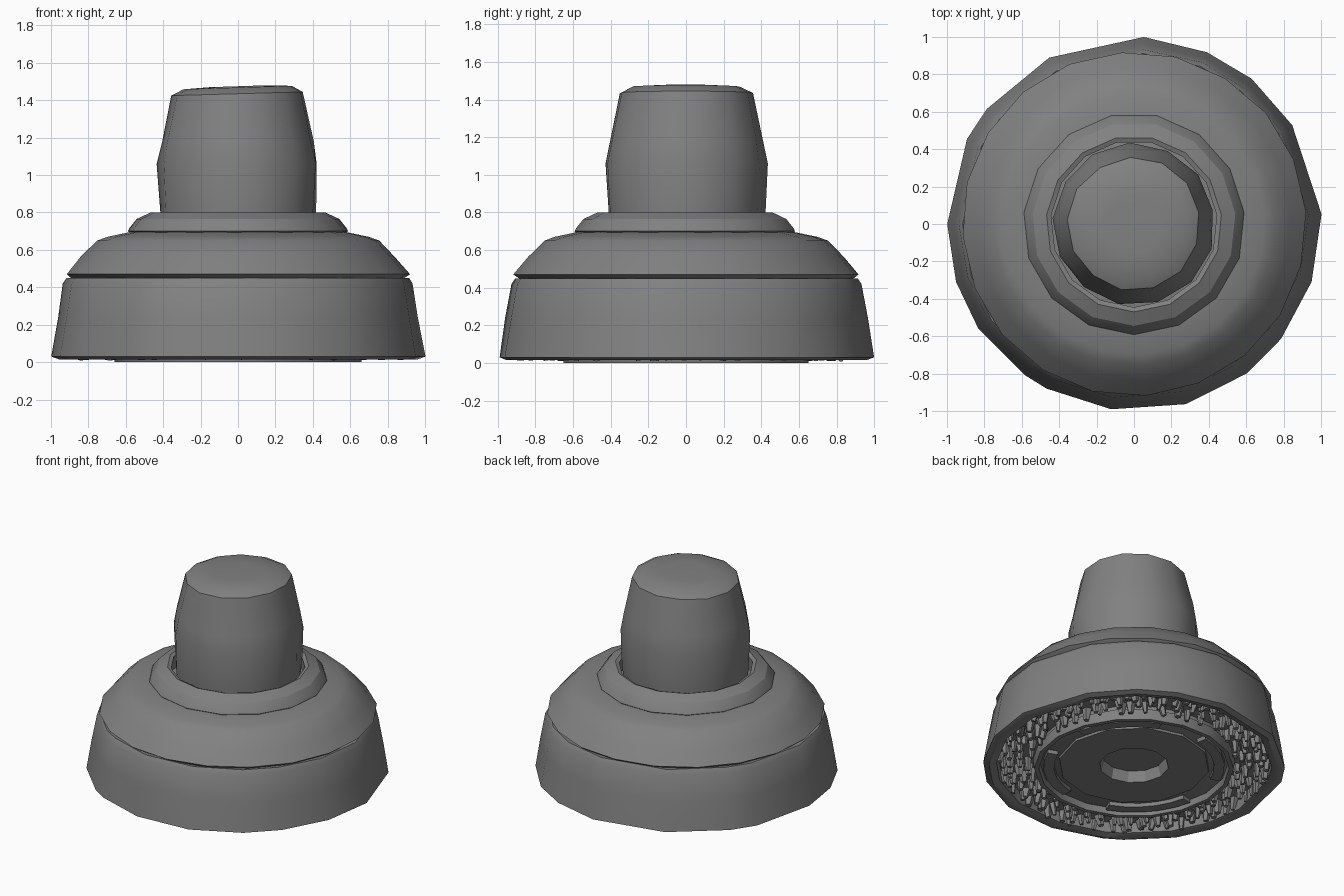
import bpy, bmesh, math, random
from math import sin, cos, tau, radians
from mathutils import Matrix, Vector

random.seed(4)
cube = bpy.data.objects.get("Cube")
if cube:
    bpy.data.objects.remove(cube)

grey = bpy.data.materials.new("worn grey")
grey.use_nodes = True
colour = (0.22, 0.22, 0.22, 1)
grey.diffuse_color = colour
grey.node_tree.nodes["Principled BSDF"].inputs["Base Color"].default_value = colour


def finish(name, bm, smooth=38):
    bmesh.ops.recalc_face_normals(bm, faces=bm.faces)
    mesh = bpy.data.meshes.new(name)
    bm.to_mesh(mesh)
    bm.free()
    mesh.materials.append(grey)
    obj = bpy.data.objects.new(name, mesh)
    bpy.context.collection.objects.link(obj)
    if smooth:
        bpy.ops.object.select_all(action='DESELECT')
        obj.select_set(True)
        bpy.context.view_layer.objects.active = obj
        bpy.ops.object.shade_smooth_by_angle(angle=radians(smooth))
    return obj


def even(sides, offset=0):
    return [offset + 360 * i / sides for i in range(sides)]


def lathe(name, profile, angles, smooth=38, wobble=0.0, closed=False, tilt=None):
    """Turn (radius, z) points around z; caps the ends unless closed."""
    bm = bmesh.new()
    rings = []
    for r, z in profile:
        ring = []
        for a in angles:
            k = r * (1 + random.uniform(-wobble, wobble))
            v = Vector((k * cos(radians(a)), k * sin(radians(a)), z))
            if tilt:
                v.z = tilt(v)
            ring.append(bm.verts.new(v))
        rings.append(ring)
    pairs = list(zip(rings, rings[1:]))
    if closed:
        pairs.append((rings[-1], rings[0]))
    n = len(angles)
    for low, high in pairs:
        for i in range(n):
            j = (i + 1) % n
            bm.faces.new((low[i], low[j], high[j], high[i]))
    if not closed:
        bm.faces.new(rings[0])
        bm.faces.new(rings[-1])
    return finish(name, bm, smooth)


# Flared skirt with an uneven outline and an open underside
rim_angles = [3, 32, 51, 67, 87, 117, 142, 153, 180, 198, 214, 234, 242, 263, 286, 307, 322, 342]
lathe("skirt", [(0.90, 0.10), (0.91, 0.03), (0.96, 0.015), (1.0, 0.03), (0.965, 0.24),
                (0.935, 0.42), (0.915, 0.45), (0.86, 0.44)],
      rim_angles, wobble=0.004, closed=True)

# Sloped dome over the skirt
lathe("dome", [(0.86, 0.43), (0.90, 0.455), (0.92, 0.47), (0.84, 0.565), (0.755, 0.65),
               (0.70, 0.67), (0.58, 0.695)], even(20, 4), wobble=0.003)

# Bevelled collar around the knob
lathe("collar", [(0.45, 0.68), (0.57, 0.68), (0.592, 0.70), (0.585, 0.715), (0.545, 0.765),
                 (0.47, 0.80), (0.445, 0.79)], even(15, 6), smooth=25, closed=True)


# Tapered knob with a slightly slanted crown
def slant(v):
    return v.z + 0.03 * v.x * max(0, v.z - 1.2) / 0.25

lathe("knob", [(0.415, 0.69), (0.42, 0.80), (0.432, 1.06), (0.41, 1.18), (0.355, 1.435),
               (0.29, 1.468), (0.15, 1.475)], even(13, 10), wobble=0.012, tilt=slant)

# Underside floor and concentric plates
lathe("underside_floor", [(0.93, 0.10), (0.93, 0.13)], even(24), smooth=0)
lathe("inner_plate", [(0.23, 0.10), (0.66, 0.10), (0.66, 0.06), (0.61, 0.04), (0.23, 0.04)],
      even(18), smooth=25, closed=True)
lathe("hub_ring", [(0.21, 0.10), (0.52, 0.10), (0.50, 0.025), (0.23, 0.025)],
      even(12), smooth=25, closed=True)


# Raised arc segments on the underside
def arc_segment(name, start, end, inner, outer):
    bm = bmesh.new()
    steps = 5
    rows = []
    for i in range(steps + 1):
        a = radians(start + (end - start) * i / steps)
        rows.append([bm.verts.new((r * cos(a), r * sin(a), z)) for r, z in
                     ((inner, 0.06), (outer, 0.06), (outer, 0.012), (inner, 0.012))])
    for a, b in zip(rows, rows[1:]):
        for i in range(4):
            j = (i + 1) % 4
            bm.faces.new((a[i], a[j], b[j], b[i]))
    bm.faces.new(rows[0])
    bm.faces.new(rows[-1])
    finish(name, bm, 25)

for i in range(4):
    arc_segment(f"arc_segment_{i + 1}", i * 90 + 12, i * 90 + 68, 0.53, 0.60)

# Short uneven bristles in a band inside the rim
bm = bmesh.new()
for radius, count in ((0.70, 44), (0.765, 50), (0.83, 56), (0.88, 60)):
    for i in range(count):
        a = tau * (i + random.uniform(-0.3, 0.3)) / count
        r = radius + random.uniform(-0.02, 0.015)
        size = random.uniform(0.022, 0.038)
        tip = random.uniform(0.005, 0.035)
        lean = Matrix.Rotation(random.uniform(-0.25, 0.25), 4, 'X')
        place = Matrix.Translation((r * cos(a), r * sin(a), (0.11 + tip) / 2))
        bmesh.ops.create_cone(bm, cap_ends=True, segments=5, radius1=size * 0.55, radius2=size,
                              depth=0.10 - tip, matrix=place @ Matrix.Rotation(a, 4, 'Z') @ lean)
low = min(v.co.z for v in bm.verts)
for v in bm.verts:
    v.co.z = max(v.co.z, 0.0)
finish("bristles", bm, 0)

# Foot ring touching the ground
lathe("foot_ring", [(0.62, 0.07), (0.67, 0.07), (0.66, 0.0), (0.63, 0.0)], even(18), smooth=25,
      closed=True)
